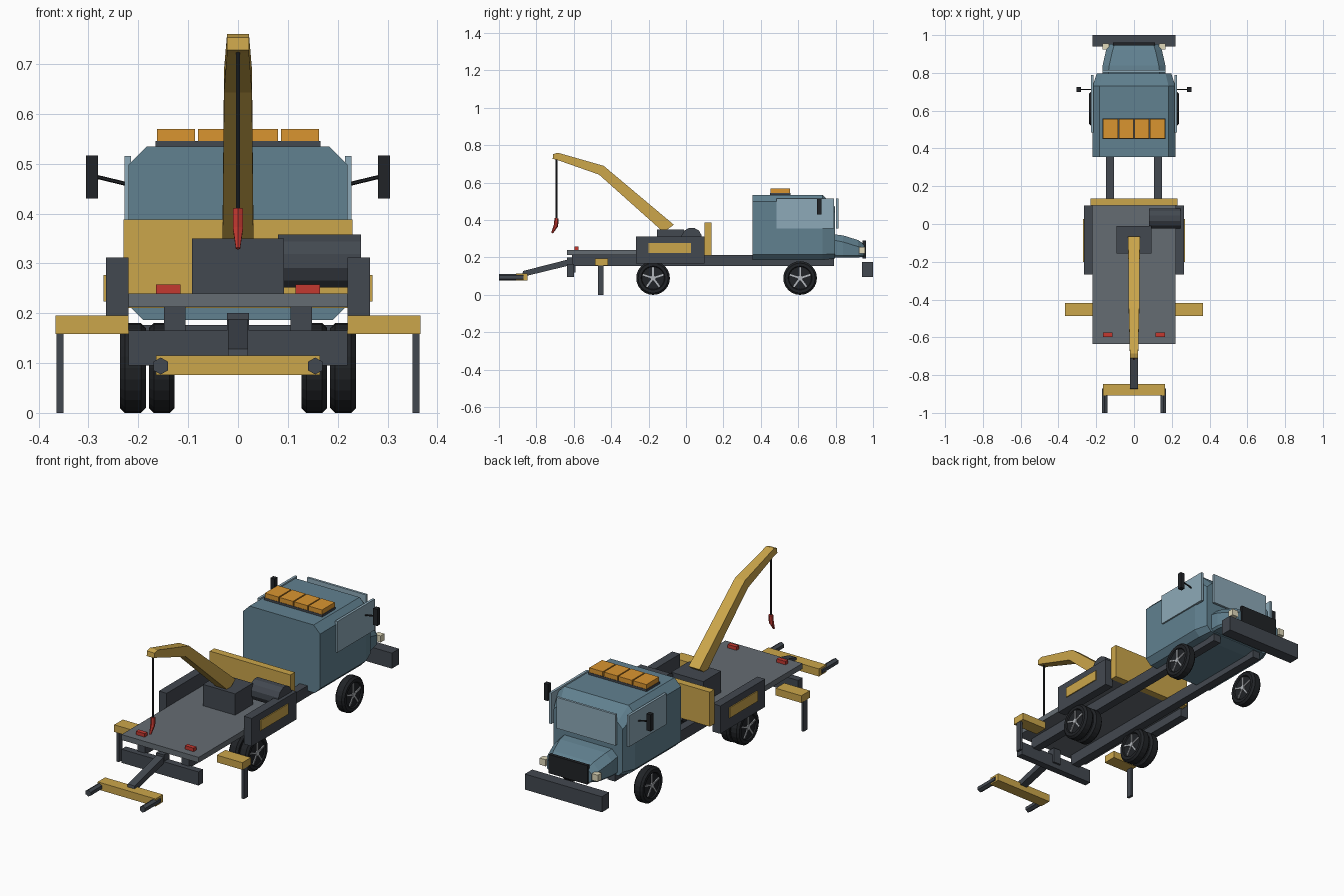
import bpy, bmesh, math
from mathutils import Matrix, Vector

if "Cube" in bpy.data.objects:
    bpy.data.objects.remove(bpy.data.objects["Cube"])

def mat(name, c):
    m = bpy.data.materials.new(name)
    m.diffuse_color = (*c, 1)
    m.use_nodes = True
    m.node_tree.nodes["Principled BSDF"].inputs["Base Color"].default_value = m.diffuse_color
    return m

BLUE = mat("cab_blue", (0.12, 0.22, 0.28))
GLASS = mat("glass", (0.27, 0.40, 0.48))
YELLOW = mat("yellow", (0.60, 0.38, 0.07))
DARK = mat("dark_steel", (0.055, 0.065, 0.08))
DECK = mat("deck_grey", (0.13, 0.15, 0.17))
BLACK = mat("black", (0.015, 0.017, 0.02))
ORANGE = mat("orange", (0.70, 0.30, 0.03))
RED = mat("red", (0.55, 0.04, 0.03))
CREAM = mat("cream", (0.75, 0.70, 0.50))
SILVER = mat("silver", (0.45, 0.47, 0.50))

def finish(name, bm, m):
    bmesh.ops.recalc_face_normals(bm, faces=bm.faces)
    me = bpy.data.meshes.new(name)
    bm.to_mesh(me)
    bm.free()
    o = bpy.data.objects.new(name, me)
    bpy.context.collection.objects.link(o)
    me.materials.append(m)
    return o

def box(name, x, y, z, m):
    """Box from (min, max) pairs."""
    bm = bmesh.new()
    bmesh.ops.create_cube(bm, size=1)
    for v in bm.verts:
        for i, r in enumerate((x, y, z)):
            v.co[i] = (r[0] + r[1]) / 2 + v.co[i] * (r[1] - r[0])
    return finish(name, bm, m)

def pair(name, x, y, z, m):
    """Box on the right and its mirror on the left."""
    box(name + "_right", x, y, z, m)
    box(name + "_left", (-x[1], -x[0]), y, z, m)

def rod(name, a, b, r1, r2, n, m, turn=0.0):
    a, b = Vector(a), Vector(b)
    bm = bmesh.new()
    bmesh.ops.create_cone(bm, cap_ends=True, segments=n, radius1=r1, radius2=r2, depth=(b - a).length)
    q = (b - a).to_track_quat('Z', 'Y').to_matrix().to_4x4()
    bm.transform(Matrix.Translation((a + b) / 2) @ q @ Matrix.Rotation(turn, 4, 'Z'))
    return finish(name, bm, m)

def loft(name, rings, m, closed=False):
    """Skin a list of equal-length point rings; cap the ends unless closed."""
    bm = bmesh.new()
    vs = [[bm.verts.new(p) for p in r] for r in rings]
    n = len(vs[0])
    for k in range(len(vs) - (0 if closed else 1)):
        a, b = vs[k], vs[(k + 1) % len(vs)]
        for i in range(n):
            bm.faces.new((a[i], a[(i + 1) % n], b[(i + 1) % n], b[i]))
    if not closed:
        bm.faces.new(vs[0])
        bm.faces.new(vs[-1])
    return finish(name, bm, m)

def octagon(y, w, top, bottom, ct, cb):
    """Chamfered rectangular section facing y."""
    half = [(w - cb, bottom), (w, bottom + cb), (w, top - ct), (w - ct, top)]
    return [(x, y, z) for x, z in half] + [(-x, y, z) for x, z in reversed(half)]

# chassis, bumpers and deck
pair("chassis_rail", (0.105, 0.148), (-0.61, 0.79), (0.155, 0.212), DARK)
box("rear_beam", (-0.22, 0.22), (-0.636, -0.60), (0.095, 0.165), DARK)
box("front_bumper", (-0.22, 0.22), (0.94, 1.0), (0.096, 0.176), DARK)
box("deck", (-0.22, 0.22), (-0.635, 0.10), (0.212, 0.24), DECK)
box("headboard", (-0.23, 0.23), (0.098, 0.135), (0.21, 0.388), YELLOW)
pair("side_box", (0.22, 0.265), (-0.267, 0.098), (0.168, 0.312), DARK)
pair("side_box_panel", (0.262, 0.27), (-0.20, 0.027), (0.224, 0.277), YELLOW)
pair("tail_light", (0.115, 0.165), (-0.597, -0.575), (0.238, 0.258), RED)

# outriggers
pair("outrigger_beam", (0.22, 0.366), (-0.487, -0.417), (0.158, 0.195), YELLOW)
pair("outrigger_leg", (0.35, 0.364), (-0.471, -0.44), (0, 0.16), DARK)

# cab, glass and hood
loft("cab", [octagon(0.355, 0.22, 0.535, 0.186, 0.037, 0.03),
             octagon(0.73, 0.22, 0.535, 0.186, 0.037, 0.03),
             octagon(0.797, 0.197, 0.47, 0.195, 0.03, 0.025)], BLUE)
pair("side_window", (0.215, 0.228), (0.485, 0.79), (0.355, 0.515), GLASS)
box("windshield", (-0.168, 0.168), (0.803, 0.815), (0.355, 0.515), GLASS)
loft("hood", [octagon(0.78, 0.168, 0.325, 0.2, 0.03, 0.01),
              octagon(0.84, 0.166, 0.318, 0.2, 0.035, 0.01),
              octagon(0.92, 0.148, 0.293, 0.2, 0.035, 0.01),
              octagon(0.952, 0.128, 0.272, 0.205, 0.025, 0.01)], BLUE)
box("grille", (-0.11, 0.11), (0.945, 0.962), (0.195, 0.292), BLACK)
pair("headlight", (0.132, 0.166), (0.925, 0.956), (0.222, 0.256), CREAM)

# mirrors
pair("mirror", (0.281, 0.305), (0.70, 0.724), (0.43, 0.516), BLACK)
for s, side in ((1, "right"), (-1, "left")):
    rod("mirror_arm_" + side, (s * 0.21, 0.712, 0.456), (s * 0.285, 0.712, 0.474), 0.004, 0.004, 6, BLACK)

# warning light bar
box("light_bar_base", (-0.166, 0.166), (0.45, 0.558), (0.53, 0.546), DARK)
for i in range(4):
    x = -0.163 + i * 0.083
    box(f"warning_light_{i + 1}", (x, x + 0.077), (0.452, 0.556), (0.545, 0.57), ORANGE)

# winch drum and crane
rod("winch_drum", (0.08, 0.03, 0.305), (0.247, 0.03, 0.305), 0.055, 0.055, 12, DARK, math.radians(15))
box("crane_base", (-0.092, 0.092), (-0.155, -0.01), (0.235, 0.35), DARK)
boom = [((-0.065, 0.375), (-0.12, 0.335), 0.031), ((-0.44, 0.69), (-0.465, 0.643), 0.028),
        ((-0.685, 0.76), (-0.69, 0.722), 0.022), ((-0.71, 0.753), (-0.713, 0.728), 0.022)]
loft("crane_boom", [[(-w, *t), (w, *t), (w, *b), (-w, *b)] for t, b, w in boom], YELLOW)
rod("cable", (0, -0.692, 0.40), (0, -0.692, 0.73), 0.005, 0.005, 6, BLACK)
rod("hook_shank", (0, -0.692, 0.41), (0, -0.696, 0.365), 0.011, 0.012, 6, RED)
rod("hook_tip", (0, -0.695, 0.372), (0, -0.716, 0.33), 0.012, 0.005, 6, RED)

# wheel lift at the tail
lift = [((-0.60, 0.197), (-0.605, 0.162)), ((-0.87, 0.128), (-0.88, 0.095))]
loft("lift_arm", [[(-0.02, *t), (0.02, *t), (0.02, *b), (-0.02, *b)] for t, b in lift], DARK)
box("lift_pivot", (-0.022, 0.022), (-0.636, -0.59), (0.12, 0.2), DARK)
box("lift_crossbar", (-0.165, 0.165), (-0.908, -0.848), (0.076, 0.115), YELLOW)
for s, side in ((1, "right"), (-1, "left")):
    rod("lift_fork_" + side, (s * 0.155, -0.87, 0.094), (s * 0.155, -1.0, 0.094), 0.017, 0.017, 6, DARK)

# wheels: revolved tyre with a recessed five-spoke face on both sides
def wheel(name, xc, y, half=0.026, r=0.09, n=24):
    prof = [(-half + 0.006, 0), (-half + 0.006, 0.06), (-half, 0.064), (-half, 0.08), (-half + 0.01, r)]
    prof += [(-x, q) for x, q in reversed(prof)]
    bm = bmesh.new()
    edges = [bm.verts.new((x, 0, q)) for x, q in prof]
    geo = edges + [bm.edges.new(e) for e in zip(edges, edges[1:])]
    bmesh.ops.spin(bm, geom=geo, cent=(0, 0, 0), axis=(1, 0, 0), angle=2 * math.pi, steps=n)
    bmesh.ops.remove_doubles(bm, verts=bm.verts, dist=1e-5)
    bm.transform(Matrix.Translation((xc, y, r)))
    finish(name + "_tyre", bm, BLACK)
    bm = bmesh.new()
    for s in (-1, 1):
        at = Matrix.Translation((xc + s * (half - 0.004), y, r))
        for k in range(5):
            spoke = Matrix.Rotation(k * math.tau / 5, 4, 'X') @ Matrix.Translation((0, 0, 0.03))
            bmesh.ops.create_cube(bm, size=1, matrix=at @ spoke @ Matrix.Diagonal((0.006, 0.009, 0.056, 1)))
        bmesh.ops.create_cone(bm, cap_ends=True, segments=10, radius1=0.013, radius2=0.013, depth=0.008,
                              matrix=at @ Matrix.Rotation(math.pi / 2, 4, 'Y'))
    finish(name + "_spokes", bm, SILVER)

for s, side in ((1, "right"), (-1, "left")):
    wheel("front_wheel_" + side, s * 0.211, 0.61)
    wheel("rear_outer_wheel_" + side, s * 0.211, -0.176)
    wheel("rear_inner_wheel_" + side, s * 0.153, -0.176)
